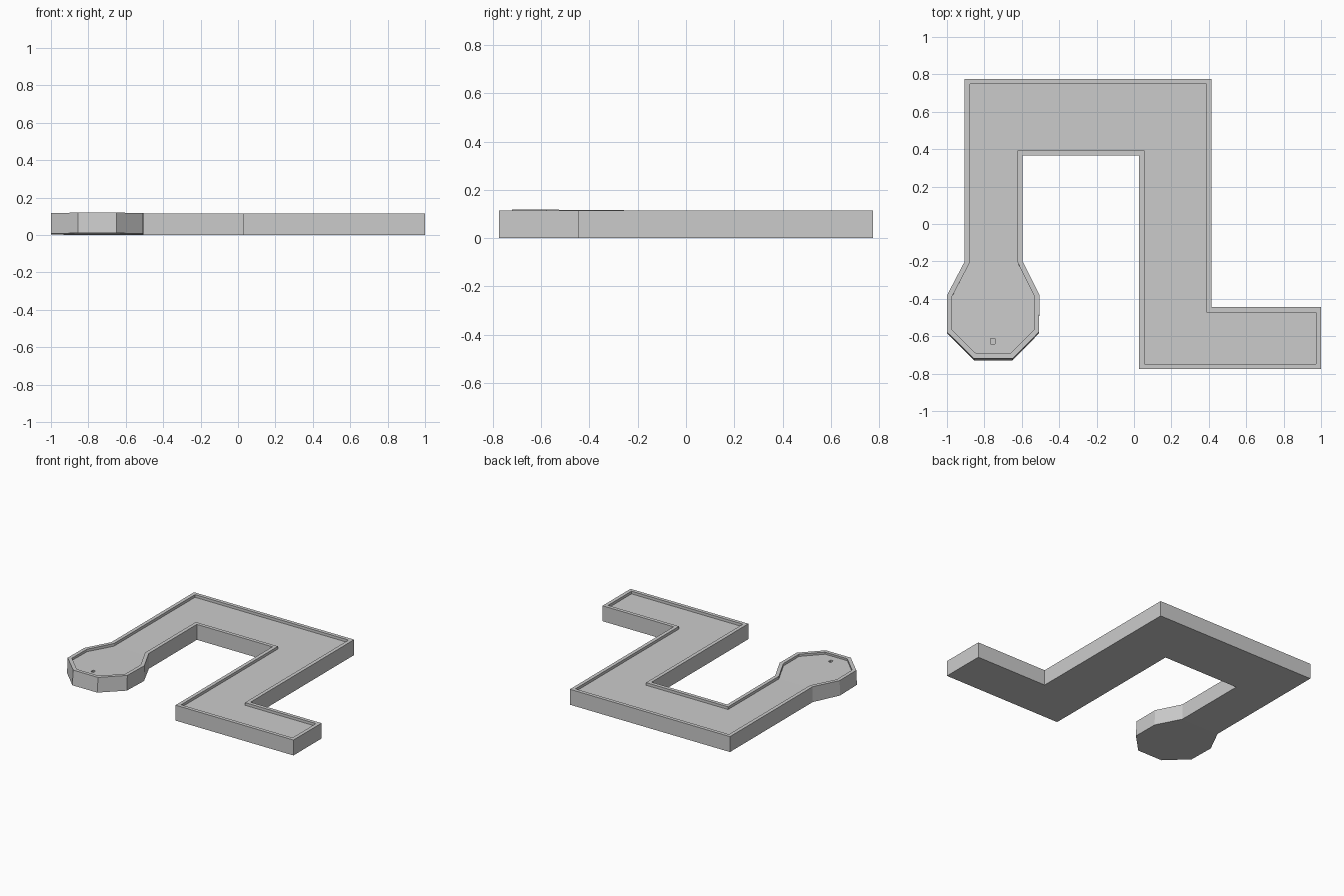
import bpy, bmesh
from mathutils import Vector

if "Cube" in bpy.data.objects:
    bpy.data.objects.remove(bpy.data.objects["Cube"])

HEIGHT, FLOOR, RIM = 0.115, 0.095, 0.027

# Outer outline of the course, counter-clockwise; points 1-8 form the end bulb
OUTLINE = [Vector(p) for p in [
    (-0.905, 0.775), (-0.905, -0.2), (-1, -0.385), (-1, -0.585),
    (-0.855, -0.73), (-0.65, -0.73), (-0.508, -0.585), (-0.505, -0.385),
    (-0.595, -0.2), (-0.595, 0.365), (0.028, 0.365), (0.028, -0.775),
    (1, -0.775), (1, -0.445), (0.415, -0.445), (0.415, 0.775)]]
BULB = range(1, 9)


def inset(points, d):
    """Mitred inward offset of a counter-clockwise polygon."""
    out = []
    for i, p in enumerate(points):
        a = (p - points[i - 1]).normalized()
        b = (points[(i + 1) % len(points)] - p).normalized()
        na, nb = Vector((-a.y, a.x)), Vector((-b.y, b.x))
        out.append(p + (na + nb) * d / (1 + na.dot(nb)))
    return out


def tilt(x, y, z, rise):
    """Tip the bulb up slightly towards the front."""
    if x < -0.45 and y < -0.2:
        t = (-0.2 - y) / 0.53
        return (x, y + 0.09 * z * t, z + rise * t)
    return (x, y, z)


# Course body: bottom, outer wall, rim, inner wall, playing surface
bm = bmesh.new()
inner = inset(OUTLINE, RIM)
rings = [[bm.verts.new(tilt(p.x, p.y, z, r)) for p in pts]
         for pts, z, r in [(OUTLINE, 0, 0.01), (OUTLINE, HEIGHT, 0.004),
                           (inner, HEIGHT, 0.004), (inner, FLOOR, 0.008)]]
n = len(OUTLINE)
for lo, hi in zip(rings, rings[1:]):
    for i in range(n):
        j = (i + 1) % n
        bm.faces.new((lo[i], lo[j], hi[j], hi[i]))
for ring in (rings[0], rings[-1]):
    bm.faces.new([ring[i] for i in BULB])
    bm.faces.new([ring[i] for i in range(n) if i not in range(2, 8)])
bmesh.ops.recalc_face_normals(bm, faces=bm.faces)
bmesh.ops.triangulate(bm, faces=[f for f in bm.faces if len(f.verts) > 4])
mesh = bpy.data.meshes.new("course")
bm.to_mesh(mesh)
bm.free()
course = bpy.data.objects.new("course", mesh)
bpy.context.collection.objects.link(course)

# Small square cup sunk in the bulb
bpy.ops.mesh.primitive_cube_add(size=1, location=(-0.755, -0.627, 0.1))
cutter = bpy.context.object
cutter.name = "cup_cutter"
cutter.scale = (0.022, 0.028, 0.06)
cutter.hide_render = True
cutter.display_type = 'WIRE'
cut = course.modifiers.new("cup", 'BOOLEAN')
cut.operation = 'DIFFERENCE'
cut.solver = 'EXACT'
cut.object = cutter
